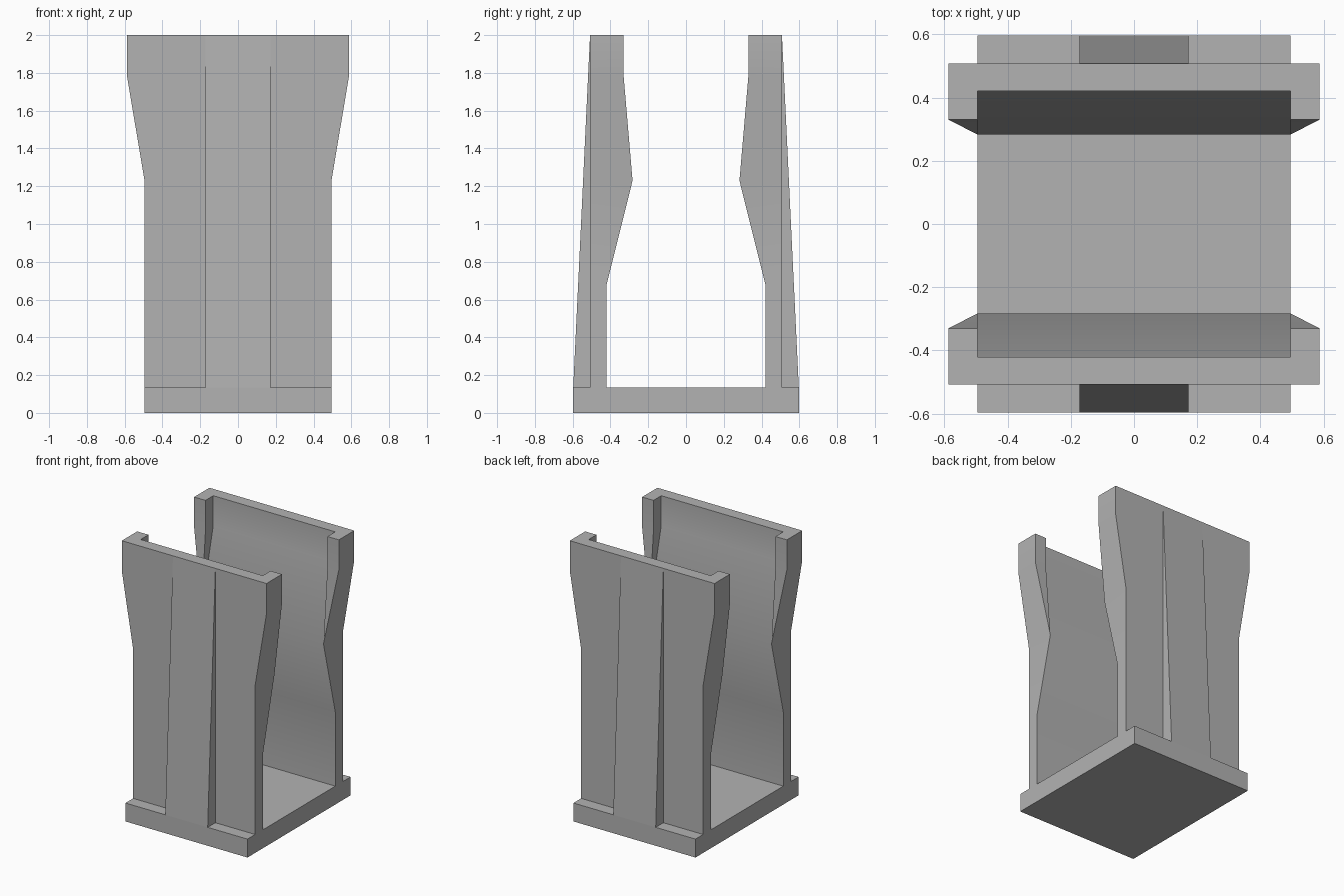
import bpy
import bmesh
import math

cube = bpy.data.objects.get("Cube")
if cube:
    bpy.data.objects.remove(cube, do_unlink=True)

# One grey for everything
grey = bpy.data.materials.new("plain grey")
grey.use_nodes = True
grey.diffuse_color = (0.45, 0.45, 0.45, 1)
grey.node_tree.nodes["Principled BSDF"].inputs["Base Color"].default_value = grey.diffuse_color

HALF_X, HALF_Y = 0.495, 0.597
BASE_TOP, TOP = 0.135, 2.0
WALL_OUT = 0.508
RIB_X = 0.172


def loft(name, rings, smooth=False):
    """Skin matching closed rings of points, cap both ends, weld collapsed corners."""
    bm = bmesh.new()
    loops = [[bm.verts.new(p) for p in ring] for ring in rings]
    n = len(loops[0])
    for low, high in zip(loops, loops[1:]):
        for i in range(n):
            j = (i + 1) % n
            bm.faces.new((low[i], low[j], high[j], high[i]))
    bm.faces.new(loops[0][::-1])
    bm.faces.new(loops[-1])
    bmesh.ops.remove_doubles(bm, verts=bm.verts[:], dist=0.0001)
    bmesh.ops.recalc_face_normals(bm, faces=bm.faces[:])
    mesh = bpy.data.meshes.new(name)
    bm.to_mesh(mesh)
    bm.free()
    mesh.materials.append(grey)
    obj = bpy.data.objects.new(name, mesh)
    bpy.context.collection.objects.link(obj)
    if smooth:
        bpy.ops.object.select_all(action="DESELECT")
        obj.select_set(True)
        bpy.context.view_layer.objects.active = obj
        bpy.ops.object.shade_smooth_by_angle(angle=math.radians(30))
    return obj


def wall_ring(side, z, half_width, flange_y, web_y):
    """C-shaped section: a web with a flange at each end."""
    half = [(half_width, WALL_OUT), (half_width, flange_y),
            (HALF_X, flange_y), (HALF_X, web_y)]
    outline = half + [(-x, y) for x, y in reversed(half)]
    return [(x, side * y, z) for x, y in outline]


# Base plate
corners = [(-HALF_X, -HALF_Y), (HALF_X, -HALF_Y), (HALF_X, HALF_Y), (-HALF_X, HALF_Y)]
loft("base_plate", [[(x, y, z) for x, y in corners] for z in (0, BASE_TOP)])

# Height, half width, flange face, web face
sections = [
    (BASE_TOP, HALF_X, 0.42, 0.42),
    (0.68, HALF_X, 0.42, 0.42),
    (1.23, HALF_X, 0.283, 0.283),
    (1.78, 0.587, 0.33, 0.42),
    (TOP, 0.587, 0.33, 0.42),
]

for label, side in (("front", -1), ("back", 1)):
    # Upright wall that bulges inward, then opens into a flanged channel
    loft(label + "_wall", [wall_ring(side, *s) for s in sections], smooth=True)

    # Tapering rib on the outer face
    profile = [(WALL_OUT, BASE_TOP), (HALF_Y, BASE_TOP), (WALL_OUT, TOP)]
    loft(label + "_rib", [[(x, side * y, z) for y, z in profile] for x in (-RIB_X, RIB_X)])
